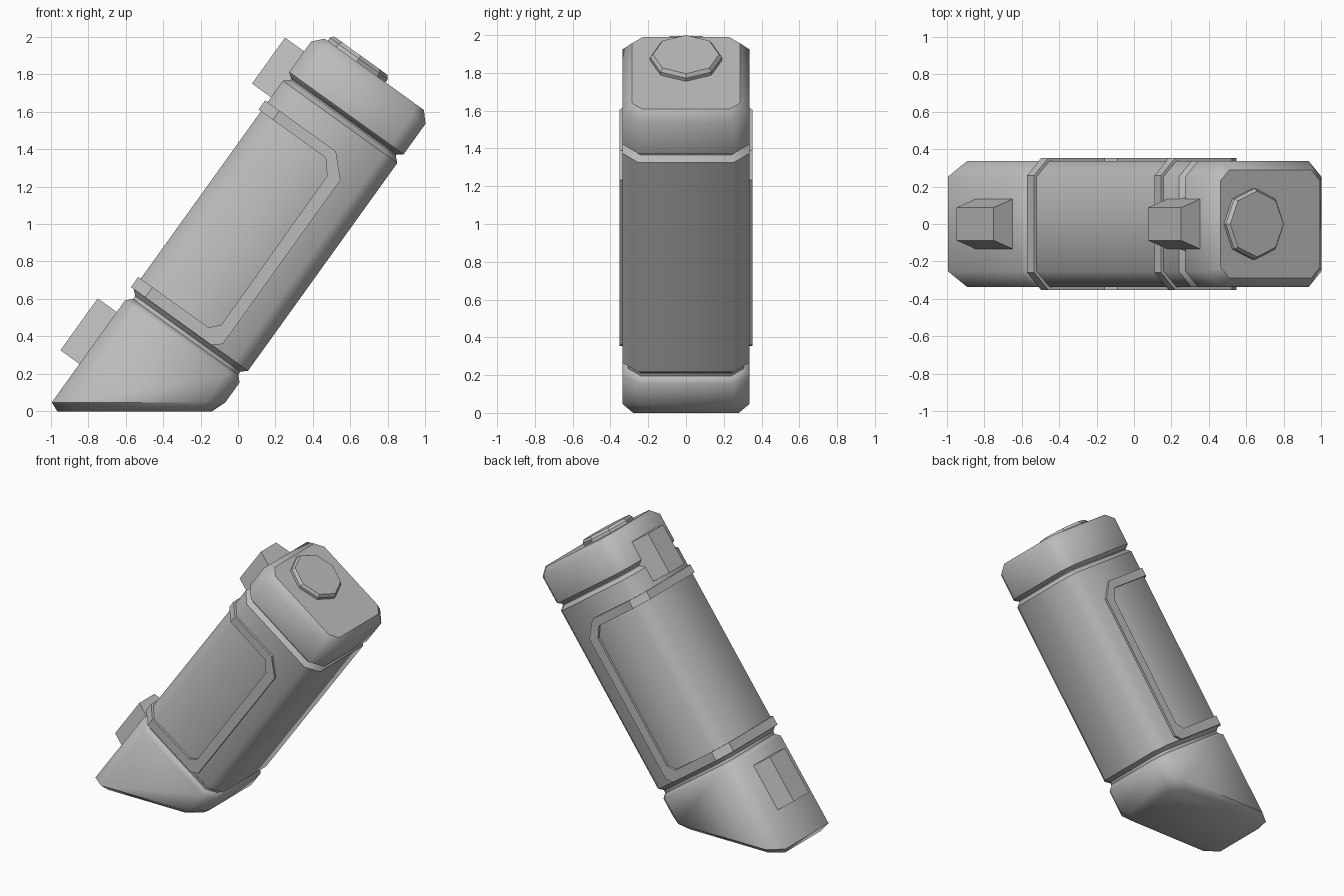
import bpy, bmesh, math
from mathutils import Vector

old = bpy.data.objects.get("Cube")
if old:
    bpy.data.objects.remove(old, do_unlink=True)

# Leaning frame: u runs up the body, v across it, y is depth
TILT = math.radians(54.3)
U = Vector((math.cos(TILT), 0, math.sin(TILT)))
V = Vector((math.sin(TILT), 0, -math.cos(TILT)))
Y = Vector((0, 1, 0))
MID_V, HALF_V, HALF_Y, CORNER = -0.459, 0.376, 0.337, 0.085

grey = bpy.data.materials.new("plain_grey")
grey.use_nodes = True
colour = (0.5, 0.5, 0.5, 1)
grey.diffuse_color = colour
grey.node_tree.nodes["Principled BSDF"].inputs["Base Color"].default_value = colour


def place(u, v, y):
    return U * u + V * v + Y * y


def finish(name, bm, smooth=None):
    bmesh.ops.recalc_face_normals(bm, faces=bm.faces)
    mesh = bpy.data.meshes.new(name)
    bm.to_mesh(mesh)
    bm.free()
    mesh.materials.append(grey)
    obj = bpy.data.objects.new(name, mesh)
    bpy.context.collection.objects.link(obj)
    if smooth:
        bpy.ops.object.select_all(action='DESELECT')
        obj.select_set(True)
        bpy.context.view_layer.objects.active = obj
        bpy.ops.object.shade_smooth_by_angle(angle=math.radians(smooth))
    return obj


def loft(rings):
    """Skin matching rings of points and close both ends."""
    bm = bmesh.new()
    loops = [[bm.verts.new(p) for p in ring] for ring in rings]
    for a, b in zip(loops, loops[1:]):
        for i in range(len(a)):
            j = (i + 1) % len(a)
            bm.faces.new((a[i], a[j], b[j], b[i]))
    bm.faces.new(loops[0])
    bm.faces.new(loops[-1])
    return bm


def section(u, inset=0.0):
    """Rectangle with cut corners, across the body at height u."""
    a, b = HALF_V - inset, HALF_Y - inset
    c = CORNER - inset * 0.586
    quarter = [(a, b - c), (a - c, b)]
    half = quarter + [(-v, y) for v, y in reversed(quarter)]
    return [place(u, MID_V + v, y) for v, y in half + [(-v, -y) for v, y in half]]


# Foot: tilted block cut level, with a chamfered sole
bm = loft([section(-0.9), section(0.13), section(0.16, 0.03)])
bmesh.ops.bisect_plane(bm, geom=bm.verts[:] + bm.edges[:] + bm.faces[:],
                       plane_co=(0, 0, 0.048), plane_no=(0, 0, 1), clear_inner=True)
rim = [e for e in bm.edges if e.is_boundary]
sole = bmesh.ops.contextual_create(bm, geom=rim)["faces"]
lower = bmesh.ops.extrude_face_region(bm, geom=sole)["geom"]
bmesh.ops.delete(bm, geom=sole, context='FACES_ONLY')
for vert in [g for g in lower if isinstance(g, bmesh.types.BMVert)]:
    vert.co = (-0.56 + (vert.co.x + 0.54) * 0.89, vert.co.y * 0.83, 0)
finish("foot", bm, 46)

# Main body with tapered ends that form the grooves
finish("body", loft([section(0.15, 0.03), section(0.18, 0.03), section(0.207),
                     section(1.572), section(1.6, 0.03), section(1.62, 0.03)]), 46)

# Cap with a chamfered top
finish("cap", loft([section(1.607, 0.03), section(1.63), section(1.83),
                    section(1.885, 0.05)]), 46)

# Raised frame: U-shaped strip wrapped round the back and both sides
outer = [(1.432, -1), (1.432, -0.386), (1.321, -0.276), (0.244, -0.276),
         (0.205, -0.323), (0.205, -1)]
inner = [(0.272, -1), (0.272, -0.389), (0.323, -0.342), (1.298, -0.347),
         (1.372, -0.41), (1.372, -1)]
outline = outer + inner
frame = finish("raised_frame", loft([[place(u, v, y) for u, v in outline]
                                     for y in (-0.5, 0.5)]))
limit = finish("frame_limit", loft([section(-0.2, -0.016), section(1.8, -0.016)]))
limit.hide_render = True
trim = frame.modifiers.new("trim", 'BOOLEAN')
trim.operation, trim.solver, trim.object = 'INTERSECT', 'EXACT', limit
bpy.context.view_layer.objects.active = frame
bpy.ops.object.modifier_apply(modifier=trim.name)
bpy.data.objects.remove(limit, do_unlink=True)

# Two tapered lugs on the upper-left side
for name, low, high in (("lower_lug", -0.288, 0.053), ("upper_lug", 1.464, 1.766)):
    rings = [[place(u, v, y) for u, y in ((low, -w), (high, -w), (high, w), (low, w))]
             for v, w in ((-0.8, 0.145), (-0.96, 0.088))]
    finish(name, loft(rings))

# Eight-sided button on the cap
finish("button", loft([[place(u, -0.575 + r * math.cos(i * math.pi / 4),
                              r * math.sin(i * math.pi / 4)) for i in range(8)]
                       for u, r in ((1.87, 0.19), (1.905, 0.19), (1.924, 0.175))]))
